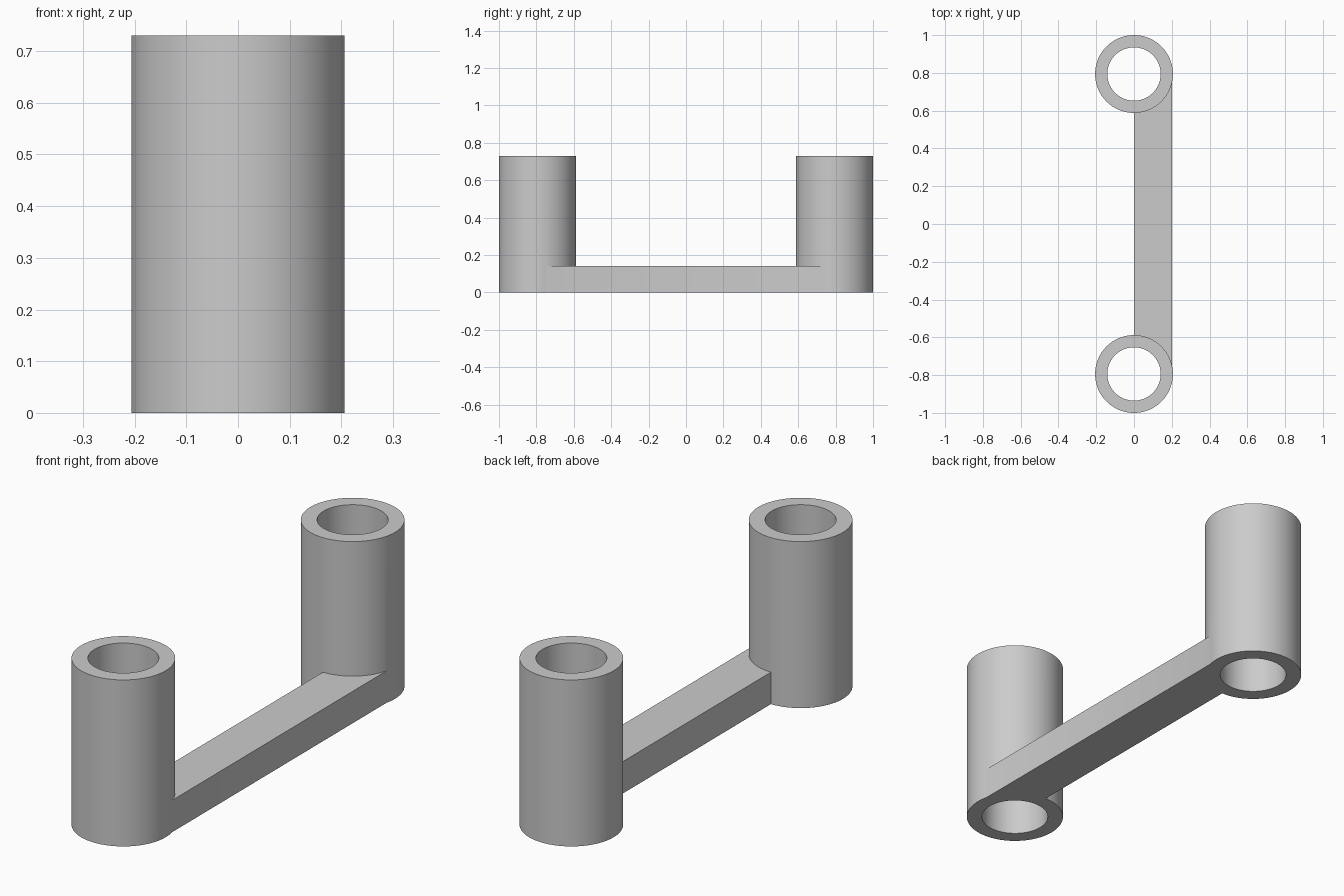
import bpy
import math

cube = bpy.data.objects.get("Cube")
if cube:
    bpy.data.objects.remove(cube, do_unlink=True)

OUTER, BORE = 0.206, 0.141
HEIGHT, BAR_HEIGHT, BAR_WIDTH = 0.73, 0.14, 0.2
POST_Y = 1 - OUTER

grey = bpy.data.materials.new("plain grey")
grey.use_nodes = True
colour = (0.6, 0.6, 0.6, 1)
grey.diffuse_color = colour
grey.node_tree.nodes["Principled BSDF"].inputs["Base Color"].default_value = colour


def cylinder(name, radius, y, bottom, top):
    bpy.ops.mesh.primitive_cylinder_add(
        vertices=96, radius=radius, depth=top - bottom,
        location=(0, y, (bottom + top) / 2))
    obj = bpy.context.object
    obj.name = name
    obj.data.materials.append(grey)
    return obj


def combine(target, tool, operation):
    mod = target.modifiers.new(operation.lower(), "BOOLEAN")
    mod.operation, mod.solver, mod.object = operation, "EXACT", tool
    bpy.context.view_layer.objects.active = target
    bpy.ops.object.modifier_apply(modifier=mod.name)
    bpy.data.objects.remove(tool, do_unlink=True)


# Connecting bar, offset to one side of the posts
bpy.ops.mesh.primitive_cube_add(size=1, location=(BAR_WIDTH / 2, 0, BAR_HEIGHT / 2))
bracket = bpy.context.object
bracket.name = "twin_post_bracket"
bracket.scale = (BAR_WIDTH, 2 * POST_Y, BAR_HEIGHT)
bpy.ops.object.transform_apply(location=True, rotation=False, scale=True)
bracket.data.materials.append(grey)

# Posts joined to the bar
for side in (-1, 1):
    combine(bracket, cylinder("post", OUTER, side * POST_Y, 0, HEIGHT), "UNION")

# Bores through both posts
for side in (-1, 1):
    combine(bracket, cylinder("bore", BORE, side * POST_Y, -0.1, HEIGHT + 0.1), "DIFFERENCE")

bpy.ops.object.select_all(action="DESELECT")
bracket.select_set(True)
bpy.context.view_layer.objects.active = bracket
bpy.ops.object.shade_smooth_by_angle(angle=math.radians(30))
